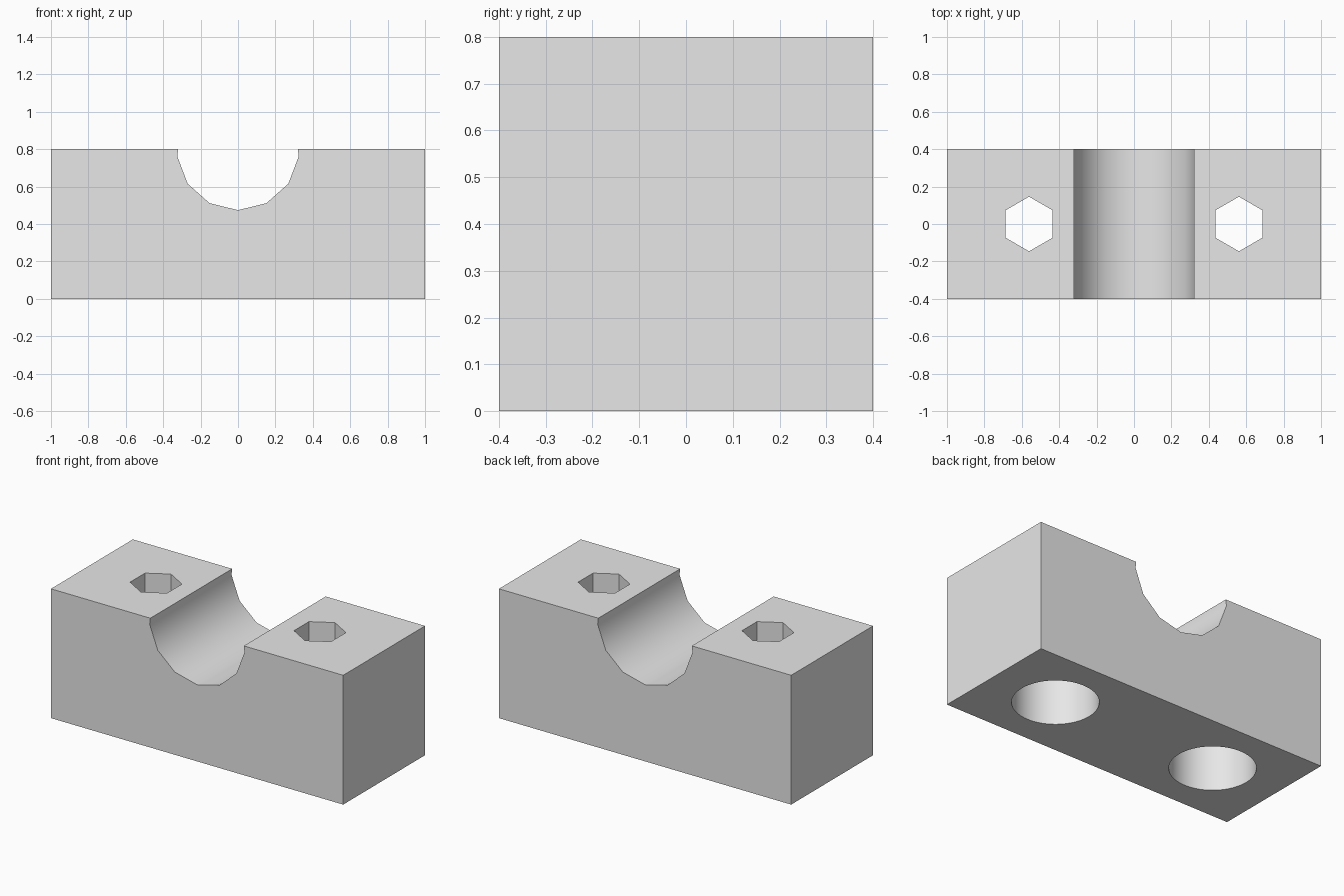
import bpy
import math

if "Cube" in bpy.data.objects:
    bpy.data.objects.remove(bpy.data.objects["Cube"], do_unlink=True)

GREY = (0.8, 0.8, 0.8, 1.0)
HOLE_X = 0.561

material = bpy.data.materials.new("light_grey")
material.use_nodes = True
material.diffuse_color = GREY
material.node_tree.nodes["Principled BSDF"].inputs["Base Color"].default_value = GREY


def cutter(name, sides, radius, depth, location, rotation):
    """Hidden prism used to cut the block."""
    bpy.ops.mesh.primitive_cylinder_add(
        vertices=sides, radius=radius, depth=depth, location=location, rotation=rotation)
    obj = bpy.context.object
    obj.name = name
    obj.data.materials.append(material)
    obj.hide_render = True
    obj.display_type = 'WIRE'
    return obj


# Solid clamp body
bpy.ops.mesh.primitive_cube_add(size=1, location=(0, 0, 0.4))
block = bpy.context.object
block.name = "clamp_block"
block.scale = (2, 0.8, 0.8)
bpy.ops.object.transform_apply(location=True, scale=True)
block.data.materials.append(material)

# Thirteen-sided groove along y, with one corner pointing straight down
cutters = [cutter("groove_cutter", 13, 0.327, 1.2, (0, 0, 0.801), (math.pi / 2, 0, 0))]
lowest = min((cutters[0].matrix_basis @ v.co).z for v in cutters[0].data.vertices)
if lowest > 0.801 - 0.326:
    cutters[0].rotation_euler.x = -math.pi / 2

# Hexagonal bolt holes and round recesses from below
for side, x in (("right", -HOLE_X), ("left", HOLE_X)):
    cutters.append(cutter(side + "_bolt_hole_cutter", 6, 0.146, 1.2, (x, 0, 0.4), (0, 0, 0)))
    cutters.append(cutter(side + "_recess_cutter", 64, 0.24, 0.6, (x, 0, 0.1), (0, 0, 0)))

bpy.ops.object.select_all(action='DESELECT')
block.select_set(True)
bpy.context.view_layer.objects.active = block
for tool in cutters:
    cut = block.modifiers.new(tool.name, 'BOOLEAN')
    cut.operation = 'DIFFERENCE'
    cut.solver = 'EXACT'
    cut.object = tool
    bpy.ops.object.modifier_apply(modifier=cut.name)

for tool in cutters:
    bpy.data.objects.remove(tool, do_unlink=True)

# Smooth groove and recess walls, crisp edges elsewhere
bpy.ops.object.shade_smooth_by_angle(angle=math.radians(30))
